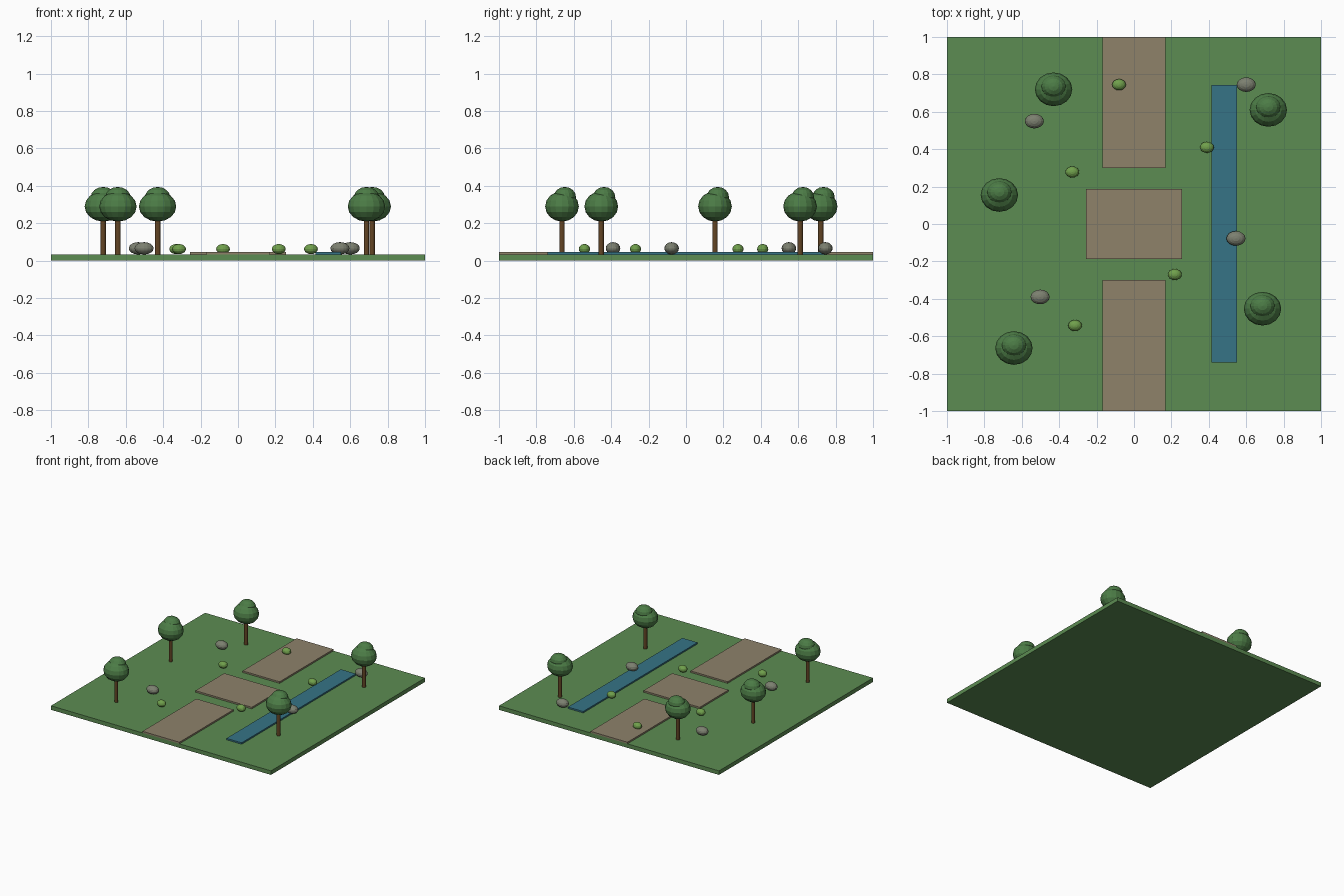
import bpy

cube = bpy.data.objects.get("Cube")
if cube:
    bpy.data.objects.remove(cube, do_unlink=True)


def material(name, rgb):
    """Flat colour given as sRGB 0-255, stored as linear."""
    lin = [((c / 255 + 0.055) / 1.055) ** 2.4 for c in rgb] + [1.0]
    m = bpy.data.materials.new(name)
    m.use_nodes = True
    m.diffuse_color = lin
    m.node_tree.nodes["Principled BSDF"].inputs["Base Color"].default_value = lin
    return m


GRASS = material("grass green", (92, 140, 82))
DIRT = material("path tan", (142, 130, 106))
WATER = material("water blue", (54, 116, 134))
BARK = material("bark brown", (98, 68, 36))
LEAF = material("leaf green", (76, 124, 70))
BUSH = material("bush green", (112, 160, 76))
STONE = material("stone grey", (124, 128, 112))

GROUND = 0.033


def finish(name, mat):
    ob = bpy.context.object
    ob.name = name
    ob.data.materials.append(mat)
    return ob


def slab(name, x0, x1, y0, y1, z0, z1, mat):
    bpy.ops.mesh.primitive_cube_add(
        size=1, location=((x0 + x1) / 2, (y0 + y1) / 2, (z0 + z1) / 2))
    bpy.context.object.scale = (x1 - x0, y1 - y0, z1 - z0)
    finish(name, mat)


def blob(name, loc, radii, mat, segments=16, rings=8):
    bpy.ops.mesh.primitive_uv_sphere_add(
        segments=segments, ring_count=rings, radius=1, location=loc)
    bpy.context.object.scale = radii
    finish(name, mat)


def tree(i, x, y):
    bpy.ops.mesh.primitive_cylinder_add(
        vertices=12, radius=0.0145, depth=0.21, location=(x, y, GROUND + 0.105))
    finish(f"tree_trunk_{i}", BARK)
    blob(f"tree_lower_crown_{i}", (x, y, 0.29), (0.1, 0.09, 0.081), LEAF)
    blob(f"tree_upper_crown_{i}", (x, y + 0.015, 0.34), (0.067, 0.06, 0.054), LEAF)


# Ground, paths, plaza and stream
slab("ground", -1, 1, -1, 1, 0, GROUND, GRASS)
slab("front_path", -0.168, 0.168, -1, -0.3, GROUND, 0.046, DIRT)
slab("back_path", -0.168, 0.168, 0.3, 1, GROUND, 0.046, DIRT)
slab("plaza", -0.256, 0.256, -0.187, 0.187, GROUND, 0.046, DIRT)
slab("stream", 0.414, 0.552, -0.741, 0.744, GROUND, 0.045, WATER)

# Trees
for i, (x, y) in enumerate([(-0.43, 0.72), (-0.72, 0.155), (-0.642, -0.663),
                            (0.718, 0.61), (0.687, -0.453)]):
    tree(i, x, y)

# Rocks
for i, (x, y) in enumerate([(-0.533, 0.55), (0.6, 0.745),
                            (0.545, -0.077), (-0.502, -0.39)]):
    blob(f"rock_{i}", (x, y, 0.066), (0.051, 0.039, 0.033), STONE)

# Bushes
for i, (x, y) in enumerate([(-0.08, 0.745), (0.39, 0.41), (-0.33, 0.278),
                            (0.218, -0.27), (-0.315, -0.543)]):
    blob(f"bush_{i}", (x, y, 0.062), (0.037, 0.03, 0.027), BUSH)
